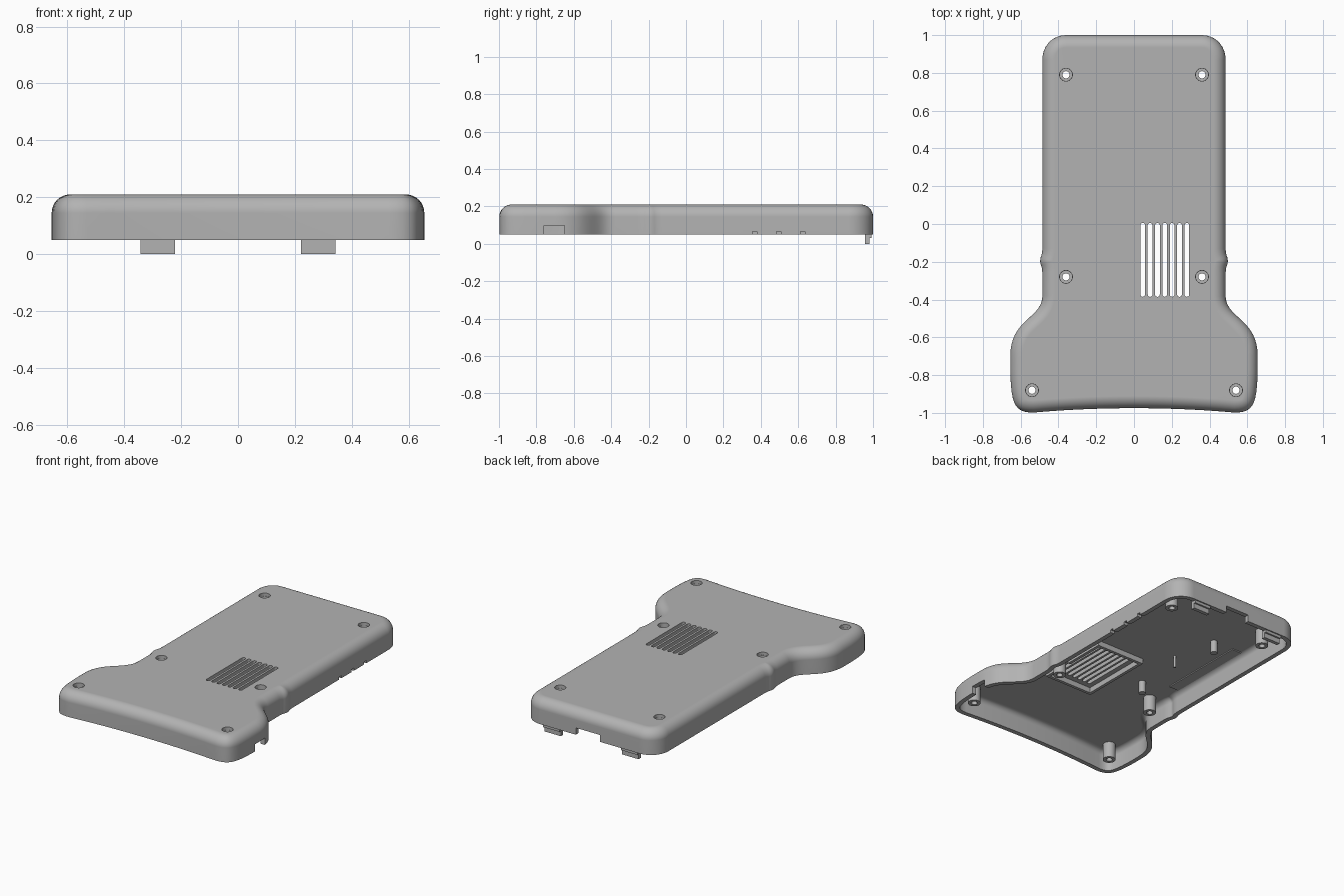
import bpy, bmesh, math
from mathutils import Vector
from mathutils.geometry import interpolate_bezier

if "Cube" in bpy.data.objects:
    bpy.data.objects.remove(bpy.data.objects["Cube"])

grey = bpy.data.materials.new("light grey plastic")
grey.use_nodes = True
colour = (0.45, 0.45, 0.45, 1)
grey.diffuse_color = colour
grey.node_tree.nodes["Principled BSDF"].inputs["Base Color"].default_value = colour

RIM, TOP, SKIN, ROUND = 0.05, 0.21, 0.03, 0.065


def finish(bm, name):
    bmesh.ops.recalc_face_normals(bm, faces=bm.faces)
    mesh = bpy.data.meshes.new(name)
    bm.to_mesh(mesh)
    bm.free()
    mesh.materials.append(grey)
    ob = bpy.data.objects.new(name, mesh)
    bpy.context.collection.objects.link(ob)
    return ob


def smooth(ob):
    bpy.ops.object.select_all(action='DESELECT')
    ob.select_set(True)
    bpy.context.view_layer.objects.active = ob
    bpy.ops.object.shade_smooth_by_angle(angle=math.radians(32))


def add_box(bm, x0, x1, y0, y1, z0, z1):
    cube = bmesh.ops.create_cube(bm, size=1)["verts"]
    for v in cube:
        v.co = Vector(((x0 + x1) / 2 + v.co.x * (x1 - x0),
                       (y0 + y1) / 2 + v.co.y * (y1 - y0),
                       (z0 + z1) / 2 + v.co.z * (z1 - z0)))


def add_prism(bm, points, z0, z1):
    low = [bm.verts.new((x, y, z0)) for x, y in points]
    face = bm.faces.new(low)
    out = bmesh.ops.extrude_face_region(bm, geom=[face])
    for v in out["geom"]:
        if isinstance(v, bmesh.types.BMVert):
            v.co.z = z1


def circle(x, y, r, n=24):
    return [(x + r * math.cos(math.tau * i / n), y + r * math.sin(math.tau * i / n)) for i in range(n)]


def lathe(name, x, y, profile, n=24):
    bm = bmesh.new()
    rings = [[bm.verts.new((px, py, z)) for px, py in circle(x, y, r, n)] for r, z in profile]
    for a, b in zip(rings, rings[1:] + rings[:1]):
        for i in range(n):
            bm.faces.new((a[i], a[i - 1], b[i - 1], b[i]))
    ob = finish(bm, name)
    smooth(ob)
    return ob


# Half outline on the +x side as bezier segments, from the back middle to the front middle
segments = [
    ((0.36, 1.0), (0.43, 1.0), (0.485, 0.945), (0.485, 0.87), 10),
    ((0.485, -0.13), (0.485, -0.17), (0.497, -0.17), (0.497, -0.195), 5),
    ((0.497, -0.195), (0.497, -0.22), (0.485, -0.22), (0.485, -0.26), 5),
    ((0.485, -0.38), (0.485, -0.5), (0.655, -0.5), (0.655, -0.7), 18),
    ((0.655, -0.78), (0.65, -0.95), (0.635, -1.0), (0.53, -0.998), 12),
    ((0.53, -0.998), (0.35, -0.982), (0.18, -0.975), (0.0, -0.975), 8),
]
half = []
for *ctrl, n in segments:
    for p in interpolate_bezier(*[Vector(c) for c in ctrl], n):
        if not half or (p - half[-1]).length > 0.001:
            half.append(p.to_2d())
outline = half + [Vector((-p.x, p.y)) for p in reversed(half[:-1])]


def inset(distance):
    result = []
    for i, p in enumerate(outline):
        a = (p - outline[i - 1]).normalized()
        b = (outline[(i + 1) % len(outline)] - p).normalized()
        t = (a + b).normalized()
        result.append(p + Vector((t.y, -t.x)) * distance)
    return result


# Hollow shell: rings run from the outer top, down to the rim and up the inside
arc = [math.pi / 2 * i / 8 for i in range(9)]
outer = [(ROUND * (1 - math.cos(a)), TOP - ROUND * (1 - math.sin(a))) for a in arc]
r_in = ROUND - SKIN
inner = [(SKIN + r_in * (1 - math.cos(a)), TOP - SKIN - r_in * (1 - math.sin(a))) for a in arc]
levels = outer[::-1] + [(0, RIM), (SKIN, RIM)] + inner
bm = bmesh.new()
rings = [[bm.verts.new((p.x, p.y, z)) for p in inset(d)] for d, z in levels]
for a, b in zip(rings, rings[1:]):
    for i in range(len(a)):
        bm.faces.new((a[i], a[i - 1], b[i - 1], b[i]))
bm.faces.new(rings[0])
bm.faces.new(rings[-1])
shell = finish(bm, "case_shell")

# Cutter: screw holes, vent slots and wall notches
screws = [(s * x, y) for x, y in ((0.36, 0.79), (0.36, -0.28), (0.54, -0.88)) for s in (1, -1)]
bm = bmesh.new()
for x, y in screws:
    add_prism(bm, circle(x, y, 0.034), 0.14, 0.3)
for i in range(7):
    x, r = 0.046 + i * 0.039, 0.0125
    ends = [(r * math.cos(math.pi * k / 8), r * math.sin(math.pi * k / 8)) for k in range(9)]
    slot = [(x + u, -0.007 + v) for u, v in ends] + [(x - u, -0.373 - v) for u, v in ends]
    add_prism(bm, slot, 0.14, 0.3)
add_box(bm, 0.59, 0.72, -0.76, -0.65, 0, 0.097)
for y in (0.355, 0.483, 0.612):
    add_box(bm, 0.44, 0.52, y, y + 0.025, 0, 0.067)
add_box(bm, -0.075, 0.1, 0.92, 1.05, 0, 0.095)
cutter = finish(bm, "opening_cutter")
cutter.hide_render = True

mod = shell.modifiers.new("openings", 'BOOLEAN')
mod.object = cutter
mod.operation = 'DIFFERENCE'
mod.solver = 'EXACT'
bpy.context.view_layer.objects.active = shell
bpy.ops.object.modifier_apply(modifier=mod.name)
bpy.data.objects.remove(cutter)
smooth(shell)
shell.modifiers.new("even_shading", 'WEIGHTED_NORMAL').keep_sharp = True

# Screw bosses with a countersunk seat
for x, y in screws:
    lathe("screw_boss", x, y, [(0.019, 0.075), (0.039, 0.075), (0.039, 0.19),
                               (0.033, 0.19), (0.033, 0.165), (0.019, 0.165)])

# Locating pins under the top
for x, y, r, z in ((-0.22, 0.5, 0.022, 0.1), (-0.2, -0.16, 0.022, 0.1), (-0.15, 0.21, 0.008, 0.1)):
    bm = bmesh.new()
    add_prism(bm, circle(x, y, r, 16), z, 0.185)
    smooth(finish(bm, "locating_pin"))

# Frame around the vent
bm = bmesh.new()
x0, x1, y0, y1, w = -0.02, 0.335, -0.44, 0.06, 0.02
add_box(bm, x0, x0 + w, y0, y1, 0.145, 0.185)
add_box(bm, x1 - w, x1, y0 + 0.21, y1, 0.145, 0.185)
add_box(bm, x0 + w, x1 - w, y1 - w, y1, 0.145, 0.185)
add_box(bm, x0 + w, x1, y0, y0 + w, 0.145, 0.185)
add_box(bm, x1 - w, x1, y0 + w, y0 + 0.12, 0.145, 0.185)
finish(bm, "vent_frame")

# Thin strip beside the -x wall
bm = bmesh.new()
add_box(bm, -0.43, -0.36, -0.09, 0.51, 0.173, 0.183)
finish(bm, "inner_strip")

# Snap clips on the back edge
for s in (1, -1):
    bm = bmesh.new()
    x0, x1 = sorted((s * 0.222, s * 0.342))
    add_box(bm, x0, x1, 0.957, 0.981, 0, 0.1)
    add_box(bm, x0, x1, 0.981, 0.992, 0.032, 0.05)
    finish(bm, "snap_clip")
